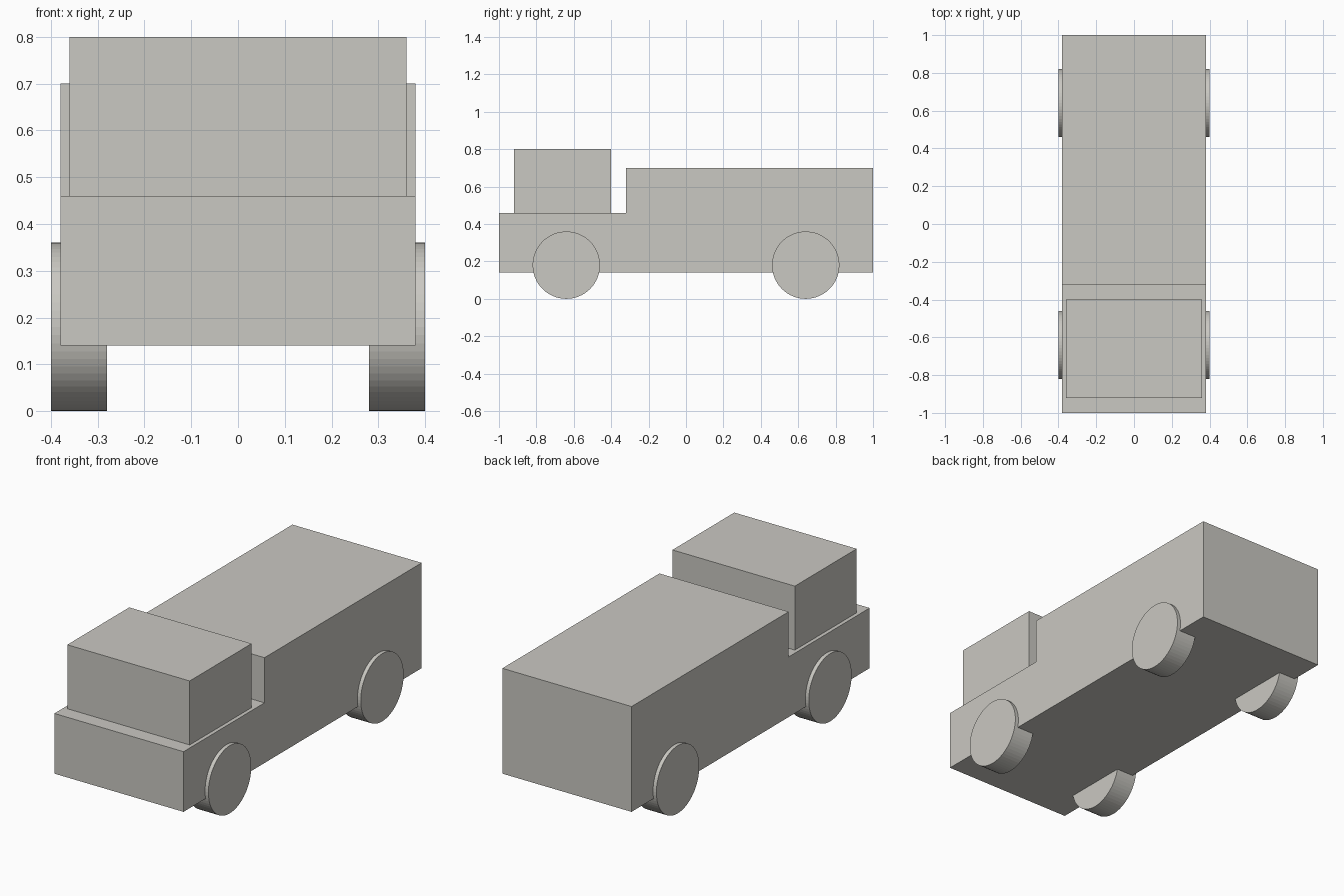
import bpy, bmesh
from mathutils import Matrix

cube = bpy.data.objects.get("Cube")
if cube:
    bpy.data.objects.remove(cube, do_unlink=True)

# Single warm grey paint
grey = bpy.data.materials.new("warm_grey")
grey.use_nodes = True
colour = (0.59, 0.58, 0.54, 1)
grey.diffuse_color = colour
grey.node_tree.nodes["Principled BSDF"].inputs["Base Color"].default_value = colour


def add_object(name, bm):
    bmesh.ops.recalc_face_normals(bm, faces=bm.faces)
    mesh = bpy.data.meshes.new(name)
    bm.to_mesh(mesh)
    bm.free()
    mesh.materials.append(grey)
    obj = bpy.data.objects.new(name, mesh)
    bpy.context.collection.objects.link(obj)
    return obj


def extrude_profile(name, profile, half_width):
    """Extrude a side (y, z) outline across the full width."""
    bm = bmesh.new()
    face = bm.faces.new([bm.verts.new((-half_width, y, z)) for y, z in profile])
    ext = bmesh.ops.extrude_face_region(bm, geom=[face])
    verts = [v for v in ext["geom"] if isinstance(v, bmesh.types.BMVert)]
    bmesh.ops.translate(bm, verts=verts, vec=(2 * half_width, 0, 0))
    return add_object(name, bm)


def wheel(name, x, y, radius=0.18, width=0.12):
    bm = bmesh.new()
    bmesh.ops.create_cone(bm, cap_ends=True, segments=64, radius1=radius,
                          radius2=radius, depth=width,
                          matrix=Matrix.Rotation(1.5707963, 4, 'Y'))
    obj = add_object(name, bm)
    obj.location = (x, y, radius)


# Chassis and raised cargo box share one stepped outline
extrude_profile("body", [(-1, 0.14), (1, 0.14), (1, 0.7), (-0.32, 0.7),
                         (-0.32, 0.46), (-1, 0.46)], 0.38)

# Cab block on the low front deck
extrude_profile("cab", [(-0.92, 0.46), (-0.4, 0.46), (-0.4, 0.8),
                        (-0.92, 0.8)], 0.36)

# Four wheels
for side, x in (("left", 0.34), ("right", -0.34)):
    for end, y in (("front", -0.64), ("rear", 0.64)):
        wheel(f"{end}_{side}_wheel", x, y)
